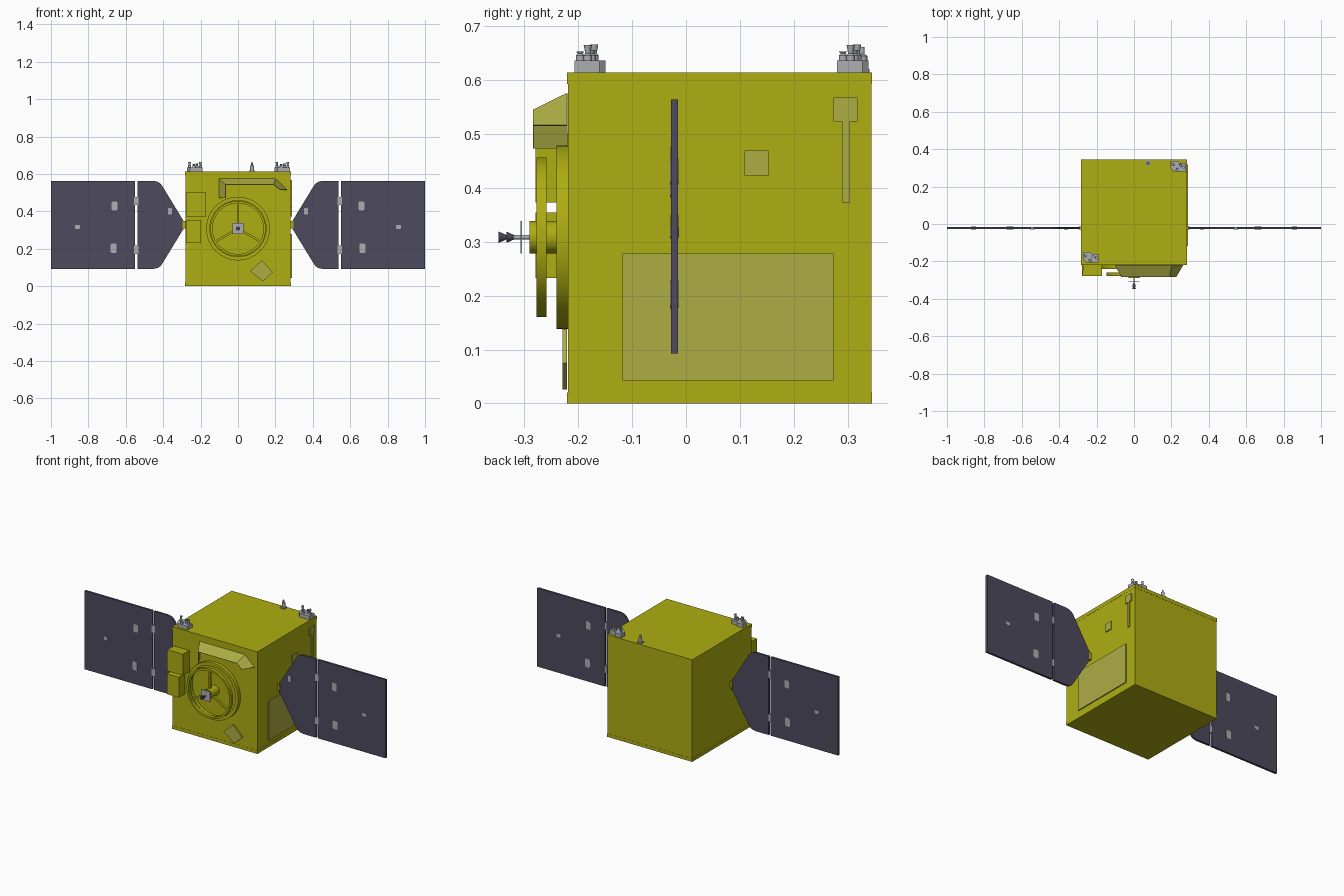
import bpy, bmesh, math
from mathutils import Vector, Matrix

if "Cube" in bpy.data.objects:
    bpy.data.objects.remove(bpy.data.objects["Cube"])


def material(name, rgb):
    m = bpy.data.materials.new(name)
    m.diffuse_color = (*rgb, 1)
    m.use_nodes = True
    m.node_tree.nodes["Principled BSDF"].inputs["Base Color"].default_value = m.diffuse_color
    return m


GOLD = material("gold_foil", (0.42, 0.42, 0.006))
PALE = material("pale_gold", (0.42, 0.42, 0.06))
DARK = material("solar_blue_grey", (0.075, 0.068, 0.108))
GREY = material("metal_grey", (0.42, 0.43, 0.45))


def finish(name, bm, mat, smooth=False):
    bmesh.ops.recalc_face_normals(bm, faces=bm.faces)
    me = bpy.data.meshes.new(name)
    bm.to_mesh(me)
    bm.free()
    me.materials.append(mat)
    ob = bpy.data.objects.new(name, me)
    bpy.context.collection.objects.link(ob)
    if smooth:
        bpy.ops.object.select_all(action='DESELECT')
        ob.select_set(True)
        bpy.context.view_layer.objects.active = ob
        bpy.ops.object.shade_smooth_by_angle(angle=math.radians(35))
    return ob


def box(name, x, y, z, mat):
    bm = bmesh.new()
    bmesh.ops.create_cube(bm, size=1)
    for v in bm.verts:
        v.co = [(a + b) / 2 + c * (b - a) for (a, b), c in zip((x, y, z), v.co)]
    return finish(name, bm, mat)


def prism(name, pts, axis, lo, hi, mat):
    """Extrude an outline of the two other coordinates along the axis."""
    bm = bmesh.new()

    def place(p, d):
        c = list(p)
        c.insert(axis, d)
        return bm.verts.new(c)
    a = [place(p, lo) for p in pts]
    b = [place(p, hi) for p in pts]
    bm.faces.new(a)
    bm.faces.new(b)
    n = len(pts)
    for i in range(n):
        bm.faces.new((a[i], a[(i + 1) % n], b[(i + 1) % n], b[i]))
    return finish(name, bm, mat)


def lathe(name, profile, origin, axis, mat, closed=False, sides=32):
    """Revolve (radius, distance) pairs around the y or z axis."""
    bm = bmesh.new()
    rings = []
    for r, d in profile:
        ring = []
        for i in range(sides):
            t = 2 * math.pi * i / sides
            u, w = r * math.cos(t), r * math.sin(t)
            co = (u, d, w) if axis == 'Y' else (u, w, d)
            ring.append(bm.verts.new(Vector(co) + Vector(origin)))
        rings.append(ring)
    pairs = list(zip(rings, rings[1:]))
    if closed:
        pairs.append((rings[-1], rings[0]))
    else:
        bm.faces.new(rings[0])
        bm.faces.new(rings[-1])
    for a, b in pairs:
        for i in range(sides):
            j = (i + 1) % sides
            bm.faces.new((a[i], a[j], b[j], b[i]))
    return finish(name, bm, mat, True)


# Body cube with thin top and bottom decks
W, Y0, Y1 = 0.283, -0.22, 0.345
box("body", (-W + .001, W - .001), (Y0 + .001, Y1 - .001), (0.02, 0.592), GOLD)
box("bottom_deck", (-W, W), (Y0, Y1), (0, 0.02), GOLD)
box("top_deck", (-W, W), (Y0, Y1), (0.592, 0.613), GOLD)

# Plates on the right side
box("radiator_plate", (0.28, 0.288), (-0.118, 0.273), (0.043, 0.278), PALE)
box("small_side_plate", (0.28, 0.288), (0.108, 0.153), (0.422, 0.469), PALE)
prism("side_paddle_plate", [(0.273, 0.567), (0.318, 0.567), (0.318, 0.522), (0.304, 0.522),
      (0.304, 0.372), (0.289, 0.372), (0.289, 0.522), (0.273, 0.522)], 0, 0.28, 0.288, PALE)

# Front docking rings, hub and spokes
C = (0, 0, 0.308)
lathe("base_ring", [(0.17, -0.24), (0.17, -0.219), (0.15, -0.219), (0.15, -0.24)],
      C, 'Y', GOLD, True, 64)
lathe("front_ring", [(0.148, -0.277), (0.148, -0.258), (0.136, -0.258), (0.136, -0.277)],
      C, 'Y', GOLD, True, 64)
lathe("hub", [(0.03, -0.29), (0.03, -0.219)], C, 'Y', GOLD)
for k in range(3):
    sp = box("ring_spoke", (0.02, 0.14), (-0.273, -0.262), (-0.006, 0.006), GOLD)
    sp.matrix_world = (Matrix.Translation(C) @
                       Matrix.Rotation(-math.radians(90 + 120 * k), 4, 'Y'))

# Antenna on the hub
box("antenna_plate", (-0.03, 0.03), (-0.307, -0.304), (0.278, 0.338), GREY)
lathe("antenna_rod", [(0.004, -0.335), (0.004, -0.289)], C, 'Y', GREY, sides=12)
for y in (-0.347, -0.333):
    lathe("antenna_cone", [(0.0105, y), (0.002, y + 0.019)], C, 'Y', DARK, sides=16)

# Sloped three-sided visor over the rings
bm = bmesh.new()
back = [(-0.1, 0.472), (-0.1, 0.574), (0.2, 0.574), (0.262, 0.515)]
front = [(-0.066, 0.472), (-0.066, 0.543), (0.19, 0.543), (0.225, 0.515)]
vb = [bm.verts.new((x, Y0, z)) for x, z in back]
vf = [bm.verts.new((x, -0.283, z)) for x, z in front]
for i in range(3):
    bm.faces.new((vb[i], vb[i + 1], vf[i + 1], vf[i]))
visor = finish("visor", bm, PALE)
mod = visor.modifiers.new("thickness", 'SOLIDIFY')
mod.thickness = 0.003
mod.offset = 0

# Front equipment boxes and tilted plate
prism("upper_front_box", [(-0.278, -0.279), (-0.17, -0.279), (-0.17, -0.219), (-0.27, -0.219)],
      2, 0.372, 0.5, GOLD)
box("lower_front_box", (-0.278, -0.198), (-0.279, -0.219), (0.232, 0.354), GOLD)
prism("tilted_front_plate", [(0.064, 0.08), (0.128, 0.138), (0.187, 0.075), (0.134, 0.026)],
      1, -0.229, -0.22, PALE)

# Thruster clusters on two top corners
for cx, cy in ((-0.231, -0.178), (0.236, 0.309)):
    prism("thruster_base", [(cx - .042, cy + .029), (cx - .005, cy + .029), (cx + .005, cy + .018),
          (cx + .042, cy + .018), (cx + .042, cy - .029), (cx - .025, cy - .029),
          (cx - .042, cy - .005)], 2, 0.612, 0.635, GREY)
    for dx, dy, top in ((-.028, .008, .665), (-.005, -.018, .652),
                        (.012, .003, .655), (.03, -.004, .664)):
        lathe("thruster_nozzle", [(.008, .634), (.008, .645), (.0045, .648), (.0075, top)],
              (cx + dx, cy + dy, 0), 'Z', GREY, sides=16)

# Small mast on the top
box("mast_base", (0.061, 0.089), (0.312, 0.34), (0.612, 0.62), GREY)
lathe("mast", [(.01, .62), (.01, .644), (.005, .647), (.005, .66)],
      (0.075, 0.326, 0), 'Z', GREY, sides=16)

# Solar wings, mirrored left and right
YA, YB = -0.028, -0.015
half = [(0.288, 0.016), (0.405, 0.208), (0.415, 0.221), (0.43, 0.231), (0.452, 0.2355),
        (0.538, 0.2355)]
for s in (-1, 1):
    def span(a, b):
        return tuple(sorted((s * a, s * b)))
    outline = [(s * x, 0.328 + z) for x, z in half]
    outline += [(s * x, 0.328 - z) for x, z in reversed(half)]
    prism("inner_solar_panel", outline, 1, YA, YB, DARK)
    box("outer_solar_panel", span(0.55, 1.0), (YA, YB), (0.0925, 0.5635), DARK)
    box("wing_root_hinge", span(0.28, 0.298), (-0.03, -0.013), (0.308, 0.348), GOLD)
    for z in (0.195, 0.455):
        box("panel_hinge", span(0.532, 0.556), (-0.029, -0.016), (z - .022, z + .022), GREY)
    # Grey fittings showing on the panel faces
    for x, z, w, h, y2 in ((0.66, 0.43, .015, .024, -.014), (0.665, 0.203, .016, .026, -.014),
                           (0.858, 0.316, .013, .01, -.014), (0.364, 0.4, .01, .018, -.02)):
        c = min(w, h) * 0.35
        pts = [(s * x + i * a, z + j * b) for i, j, a, b in (
            (-1, -1, w, h - c), (-1, -1, w - c, h), (1, -1, w - c, h), (1, -1, w, h - c),
            (1, 1, w, h - c), (1, 1, w - c, h), (-1, 1, w - c, h), (-1, 1, w, h - c))]
        prism("panel_fitting", pts, 1, -0.0295, y2, GREY)
